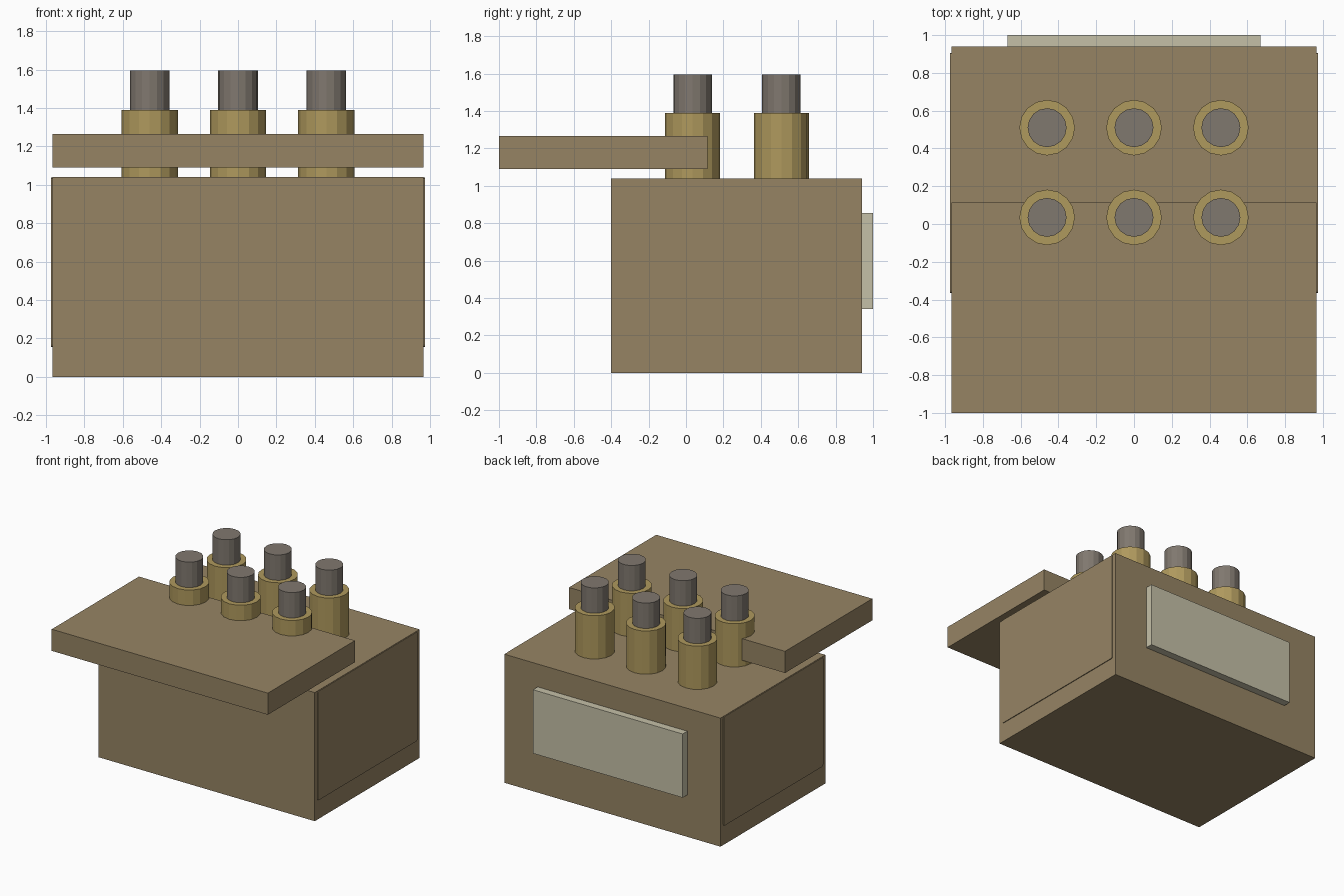
import bpy
from mathutils import Vector

cube = bpy.data.objects.get("Cube")
if cube:
    bpy.data.objects.remove(cube, do_unlink=True)


def material(name, rgb):
    m = bpy.data.materials.new(name)
    m.use_nodes = True
    m.diffuse_color = (*rgb, 1)
    m.node_tree.nodes["Principled BSDF"].inputs["Base Color"].default_value = (*rgb, 1)
    return m


wood = material("brown wood", (0.305, 0.231, 0.127))
brass = material("brass", (0.43, 0.32, 0.11))
grey = material("warm grey", (0.216, 0.188, 0.159))
cream = material("pale cream", (0.56, 0.53, 0.39))


def box(name, low, high, mat):
    low, high = Vector(low), Vector(high)
    bpy.ops.mesh.primitive_cube_add(size=1, location=(low + high) / 2)
    ob = bpy.context.object
    ob.name = name
    ob.scale = high - low
    bpy.ops.object.transform_apply(location=False, rotation=False, scale=True)
    ob.data.materials.append(mat)
    return ob


def cylinder(name, x, y, radius, bottom, top, mat):
    bpy.ops.mesh.primitive_cylinder_add(
        vertices=16, radius=radius, depth=top - bottom,
        location=(x, y, (bottom + top) / 2))
    ob = bpy.context.object
    ob.name = name
    ob.data.materials.append(mat)


# Case, overhanging lid and back plate
box("case", (-0.967, -0.4, 0), (0.967, 0.94, 1.04), wood)
box("lid", (-0.967, -1, 1.09), (0.967, 0.115, 1.265), wood)
box("back_plate", (-0.67, 0.93, 0.34), (0.67, 1, 0.855), cream)

# Thin side panels with slightly rounded corners
for side, sign in (("left", 1), ("right", -1)):
    x1, x2 = sorted((sign * 0.96, sign * 0.973))
    panel = box(side + "_side_panel", (x1, -0.365, 0.155), (x2, 0.905, 1.037), wood)
    bevel = panel.modifiers.new("rounded corners", "BEVEL")
    bevel.width = 0.012
    bevel.segments = 2
    bevel.limit_method = "WEIGHT"
    weights = panel.data.attributes.new("bevel_weight_edge", "FLOAT", "EDGE")
    for edge in panel.data.edges:
        a, b = (panel.data.vertices[i].co for i in edge.vertices)
        if abs(a.x - b.x) > 0.001:
            weights.data[edge.index].value = 1

# Two rows of three stepped posts
for row, y in (("front", 0.035), ("back", 0.51)):
    for place, x in (("right", -0.46), ("middle", 0), ("left", 0.46)):
        cylinder(f"{row}_{place}_sleeve", x, y, 0.147, 1.03, 1.39, brass)
        cylinder(f"{row}_{place}_pin", x, y, 0.103, 1.38, 1.595, grey)
